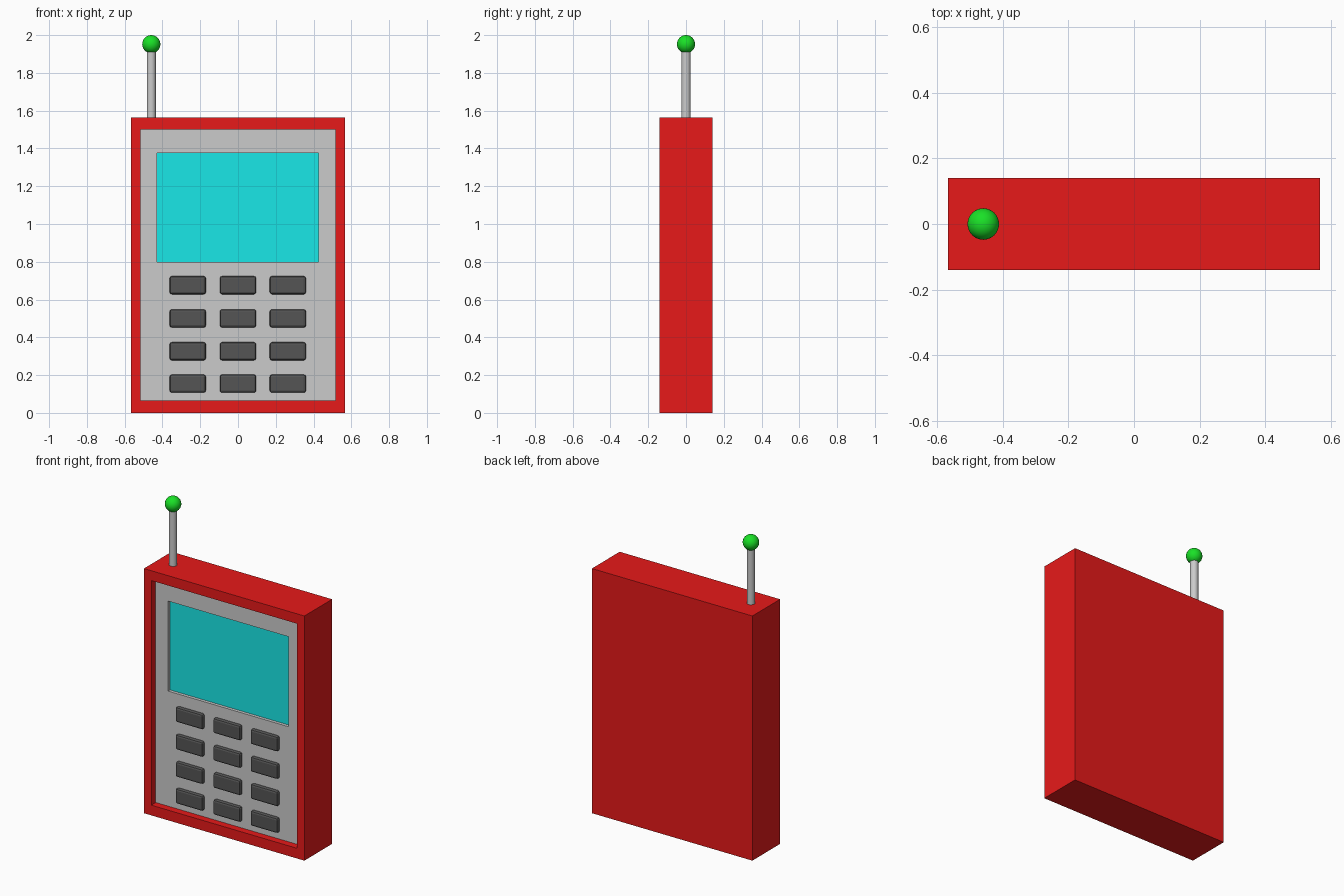
import bpy, bmesh
from mathutils import Vector

if "Cube" in bpy.data.objects:
    bpy.data.objects.remove(bpy.data.objects["Cube"])


def material(name, rgb):
    m = bpy.data.materials.new(name)
    m.diffuse_color = (*rgb, 1)
    m.use_nodes = True
    m.node_tree.nodes["Principled BSDF"].inputs["Base Color"].default_value = m.diffuse_color
    return m


RED = material("red", (0.8, 0.01, 0.01))
CYAN = material("cyan", (0.01, 0.8, 0.8))
DARK = material("dark_grey", (0.09, 0.09, 0.09))
GREEN = material("green", (0.01, 0.75, 0.02))


def box(name, x, y, z, mat=None, pocket=None):
    """Box from (min, max) ranges; pocket = (x range, z range, depth) sunk into the front."""
    bm = bmesh.new()
    bmesh.ops.create_cube(bm, size=1)
    for v in bm.verts:
        v.co = Vector([r[0] if c < 0 else r[1] for c, r in zip(v.co, (x, y, z))])
    bm.normal_update()
    if pocket:
        px, pz, depth = pocket
        front = min(bm.faces, key=lambda f: f.calc_center_median().y)
        bmesh.ops.inset_region(bm, faces=[front], thickness=0.01)
        mid_x, mid_z = sum(x) / 2, sum(z) / 2
        for v in front.verts:
            v.co.x = px[v.co.x > mid_x]
            v.co.z = pz[v.co.z > mid_z]
        floor = bmesh.ops.extrude_discrete_faces(bm, faces=[front])["faces"][0]
        for v in floor.verts:
            v.co.y += depth
    bmesh.ops.recalc_face_normals(bm, faces=bm.faces)
    me = bpy.data.meshes.new(name)
    bm.to_mesh(me)
    bm.free()
    ob = bpy.data.objects.new(name, me)
    bpy.context.collection.objects.link(ob)
    if mat:
        me.materials.append(mat)
    return ob


# Case with a recessed front
WIN_X, WIN_Z = (-0.515, 0.515), (0.065, 1.5)
box("case", (-0.567, 0.567), (-0.14, 0.14), (0, 1.563), RED, (WIN_X, WIN_Z, 0.075))

# Face panel with a sunken screen
SCR_X, SCR_Z = (-0.428, 0.425), (0.8, 1.375)
box("face_panel", WIN_X, (-0.095, -0.065), WIN_Z, None, (SCR_X, SCR_Z, 0.025))
box("screen", SCR_X, (-0.075, -0.07), SCR_Z, CYAN)

# Keypad: four rows of three bevelled keys
for row, z in enumerate((0.676, 0.5, 0.326, 0.155)):
    for col, x in enumerate((-0.266, 0, 0.264)):
        key = box(f"key_{row + 1}_{col + 1}", (x - 0.096, x + 0.096), (-0.118, -0.08),
                  (z - 0.048, z + 0.048), DARK)
        bev = key.modifiers.new("bevel", "BEVEL")
        bev.width, bev.segments = 0.012, 2

# Antenna rod and ball tip
bpy.ops.mesh.primitive_cylinder_add(vertices=32, radius=0.024, depth=0.4, location=(-0.459, 0, 1.74))
bpy.context.object.name = "antenna_rod"
bpy.ops.object.shade_smooth_by_angle()
bpy.ops.mesh.primitive_uv_sphere_add(segments=32, ring_count=16, radius=0.048, location=(-0.459, 0, 1.952))
bpy.context.object.name = "antenna_tip"
bpy.context.object.data.materials.append(GREEN)
bpy.ops.object.shade_smooth()
